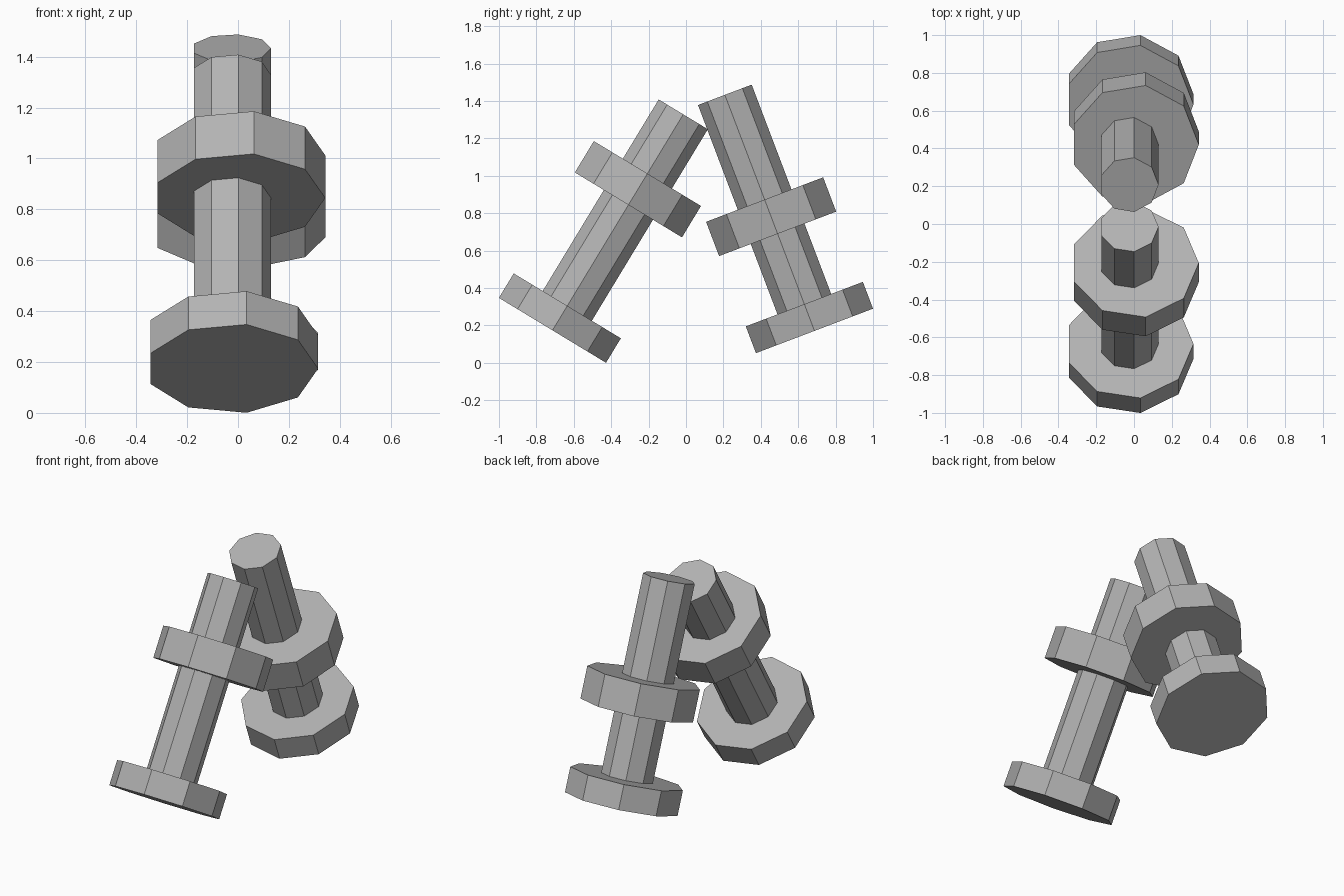
import bpy, bmesh, math
from mathutils import Matrix, Vector

if "Cube" in bpy.data.objects:
    bpy.data.objects.remove(bpy.data.objects["Cube"])

SIDES = 9

steel = bpy.data.materials.new("steel grey")
steel.diffuse_color = (0.45, 0.45, 0.45, 1)
steel.use_nodes = True
steel.node_tree.nodes["Principled BSDF"].inputs["Base Color"].default_value = steel.diffuse_color


def prism(name, radius, x, low, high, place):
    """Nine-sided disc along the bolt axis, with one corner facing +x."""
    bm = bmesh.new()
    ring = [bm.verts.new((x + radius * math.cos(a), radius * math.sin(a), low))
            for a in (math.tau * i / SIDES for i in range(SIDES))]
    base = bm.faces.new(ring)
    ext = bmesh.ops.extrude_face_region(bm, geom=[base], use_keep_orig=True)
    top = [v for v in ext["geom"] if isinstance(v, bmesh.types.BMVert)]
    bmesh.ops.translate(bm, verts=top, vec=(0, 0, high - low))
    bmesh.ops.recalc_face_normals(bm, faces=bm.faces)
    mesh = bpy.data.meshes.new(name)
    bm.to_mesh(mesh)
    bm.free()
    mesh.materials.append(steel)
    obj = bpy.data.objects.new(name, mesh)
    obj.matrix_world = place
    bpy.context.collection.objects.link(obj)


def bolt(side, y, z, tilt, nut_low):
    place = Matrix.Translation(Vector((0, y, z))) @ Matrix.Rotation(math.radians(tilt), 4, 'X')
    prism(side + "_bolt_head", 0.34, -0.025, 0, 0.153, place)
    prism(side + "_bolt_shaft", 0.156, -0.026, 0.10, 1.35, place)
    prism(side + "_bolt_nut", 0.34, 0.003, nut_low, nut_low + 0.196, place)


# Two bolts leaning towards each other
bolt("front", -0.714, 0.174, -31.2, 0.784)
bolt("back", 0.687, 0.171, 20.8, 0.555)
